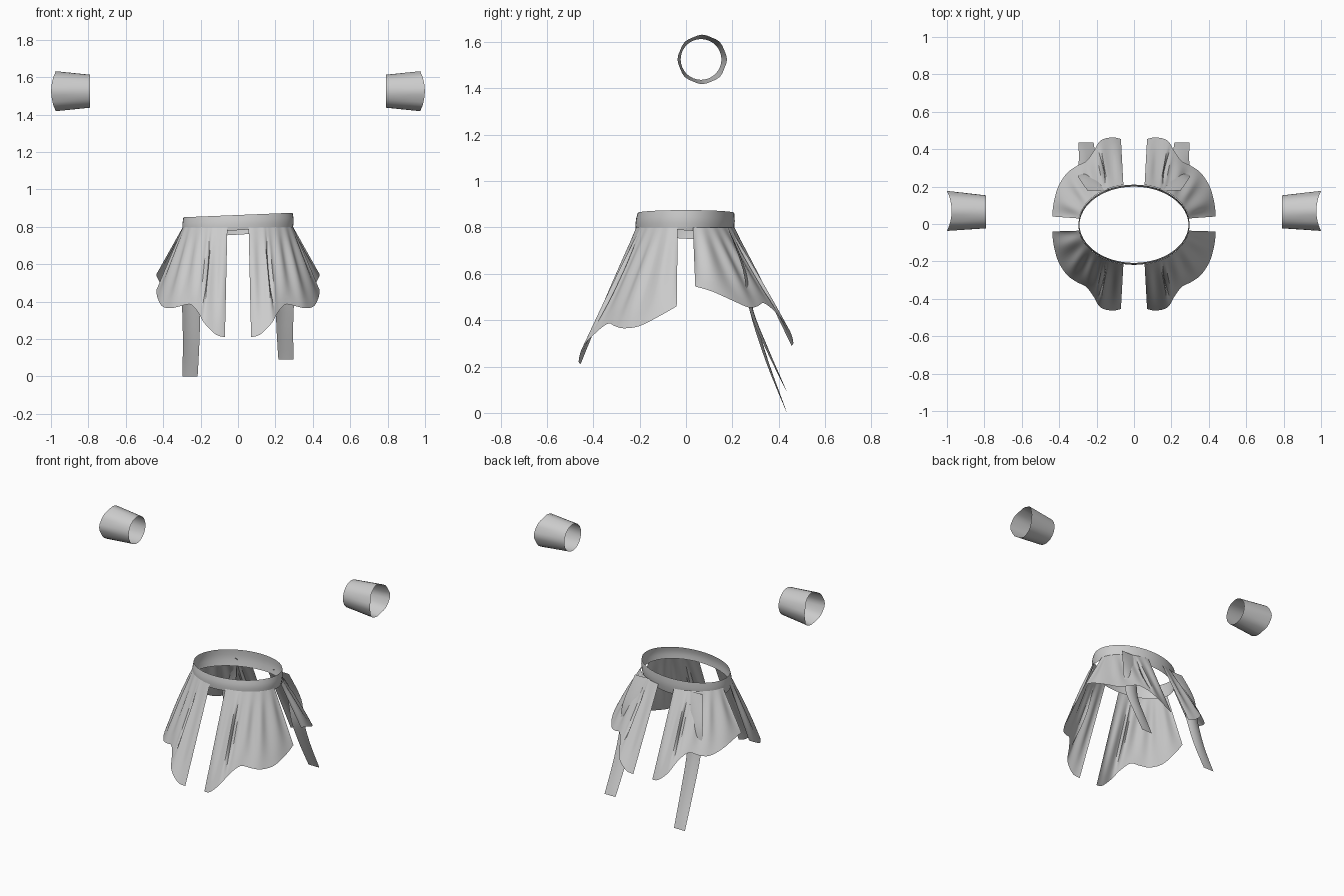
import bpy, bmesh, math
from mathutils import Vector

if "Cube" in bpy.data.objects:
    bpy.data.objects.remove(bpy.data.objects["Cube"], do_unlink=True)

grey = bpy.data.materials.new("light grey cloth")
grey.use_nodes = True
grey.diffuse_color = (0.6, 0.6, 0.6, 1)
grey.node_tree.nodes["Principled BSDF"].inputs["Base Color"].default_value = (0.6, 0.6, 0.6, 1)


def sheet(name, rows, closed=False, flip=False):
    """Open cloth surface through rows of points."""
    bm = bmesh.new()
    grid = [[bm.verts.new(p) for p in row] for row in rows]
    for upper, lower in zip(grid, grid[1:]):
        count = len(upper)
        for i in range(count if closed else count - 1):
            j = (i + 1) % count
            quad = [upper[i], lower[i], lower[j], upper[j]]
            bm.faces.new(quad[::-1] if flip else quad)
    mesh = bpy.data.meshes.new(name)
    bm.to_mesh(mesh)
    bm.free()
    mesh.materials.append(grey)
    obj = bpy.data.objects.new(name, mesh)
    bpy.context.collection.objects.link(obj)
    bpy.ops.object.select_all(action='DESELECT')
    obj.select_set(True)
    bpy.context.view_layer.objects.active = obj
    bpy.ops.object.shade_smooth_by_angle(angle=math.radians(30))
    return obj


def spline(points, t):
    """Smooth path through points, t from 0 to 1."""
    pts = [Vector(p) for p in points]
    s = min(t, 0.99999) * (len(pts) - 1)
    k = int(s)
    f = s - k
    a, b, c, d = (pts[max(0, min(len(pts) - 1, k + o))] for o in (-1, 0, 1, 2))
    return b + 0.5 * f * (c - a + f * (2 * a - 5 * b + 4 * c - d + f * (3 * (b - c) + d - a)))


def mirrored(points, side):
    return [Vector((p[0] * side, p[1], p[2])) for p in points]


# Waistband, slightly tilted sideways
RX, RY = 0.292, 0.208
band = []
for v in (0, 0.33, 0.66, 1):
    ring = []
    for i in range(48):
        a = math.tau * i / 48
        c, s = math.cos(a), math.sin(a)
        top = 0.863 + 0.012 * c
        low = 0.77 + 0.018 * c - 0.012 * s
        bulge = 0.006 * math.sin(math.pi * v)
        ring.append((c * (RX + bulge), s * (RY + bulge) - 0.008 * v, top + (low - top) * v))
    band.append(ring)
sheet("waistband", band, closed=True)

# Four skirt panels: shared hem outline, shorter at the back
hem = [(.07, .455), (.12, .463), (.18, .445), (.215, .39), (.255, .337),
       (.31, .308), (.36, .27), (.405, .2), (.43, .11), (.437, .04)]
hem_height = {
    "front": [.21, .225, .285, .345, .385, .375, .365, .375, .42, .46],
    "back": [.29, .305, .36, .43, .473, .46, .455, .485, .525, .545],
}
COLS, ROWS = 48, 10
for end, heights in hem_height.items():
    way = -1 if end == "front" else 1
    edge = [(x, y * way, z) for (x, y), z in zip(hem, heights)]
    for side, label in ((1, "left"), (-1, "right")):
        rows = []
        for r in range(ROWS + 1):
            v = r / ROWS
            row = []
            for i in range(COLS + 1):
                u = i / COLS
                a = math.radians(79 - 71 * u)
                out = Vector((math.cos(a), math.sin(a) * way, 0))
                top = Vector((out.x * (RX + .005), out.y * (RY + .005), 0.8))
                if end == "front":
                    top.y -= 0.006
                p = top.lerp(spline(edge, u), v)
                # soft pleats plus one deep tuck
                swell = math.sin(math.pi * v)
                pleat = 0.007 * math.sin(math.tau * 5 * u) * swell
                tuck = 0.03 * math.exp(-((u - 0.27) / 0.022) ** 2) * swell ** 2
                row.append(p + out * (pleat - tuck))
            rows.append(mirrored(row, side))
        sheet(f"{label}_{end}_panel", rows, flip=(side * way < 0))

# Two long sash tails hanging at the back
for side, label, drop in ((1, "left", 0.09), (-1, "right", 0.0)):
    path = [(.19, .18, .8), (.24, .245, .62), (.25, .275, .44),
            (.25, .345, .22 + drop * 0.6), (.256, .435, drop)]
    rows = []
    for r in range(21):
        t = r / 20
        mid = spline(path, t)
        half = 0.06 - 0.02 * t
        row = []
        for k in range(-3, 4):
            w = k / 3
            bow = 0.016 * (1 - w * w) * math.sin(math.pi * t)
            row.append(mid + Vector((w * half, bow, 0)))
        rows.append(mirrored(row, side))
    sheet(f"{label}_sash_tail", rows, flip=side > 0)

# Flared wrist cuffs with a wavy outer rim
for side, label in ((1, "left"), (-1, "right")):
    rows = []
    for r in range(4):
        v = r / 3
        ring = []
        for i in range(32):
            a = math.tau * i / 32
            radius = 0.088 + 0.017 * v + 0.002 * v * math.cos(8 * a)
            x = 0.79 + v * (0.197 + 0.012 * math.cos(2 * a))
            ring.append((x, 0.065 + 0.005 * v + radius * math.cos(a), 1.525 + radius * math.sin(a)))
        rows.append(mirrored(ring, side))
    sheet(f"{label}_cuff", rows, closed=True, flip=side > 0)
